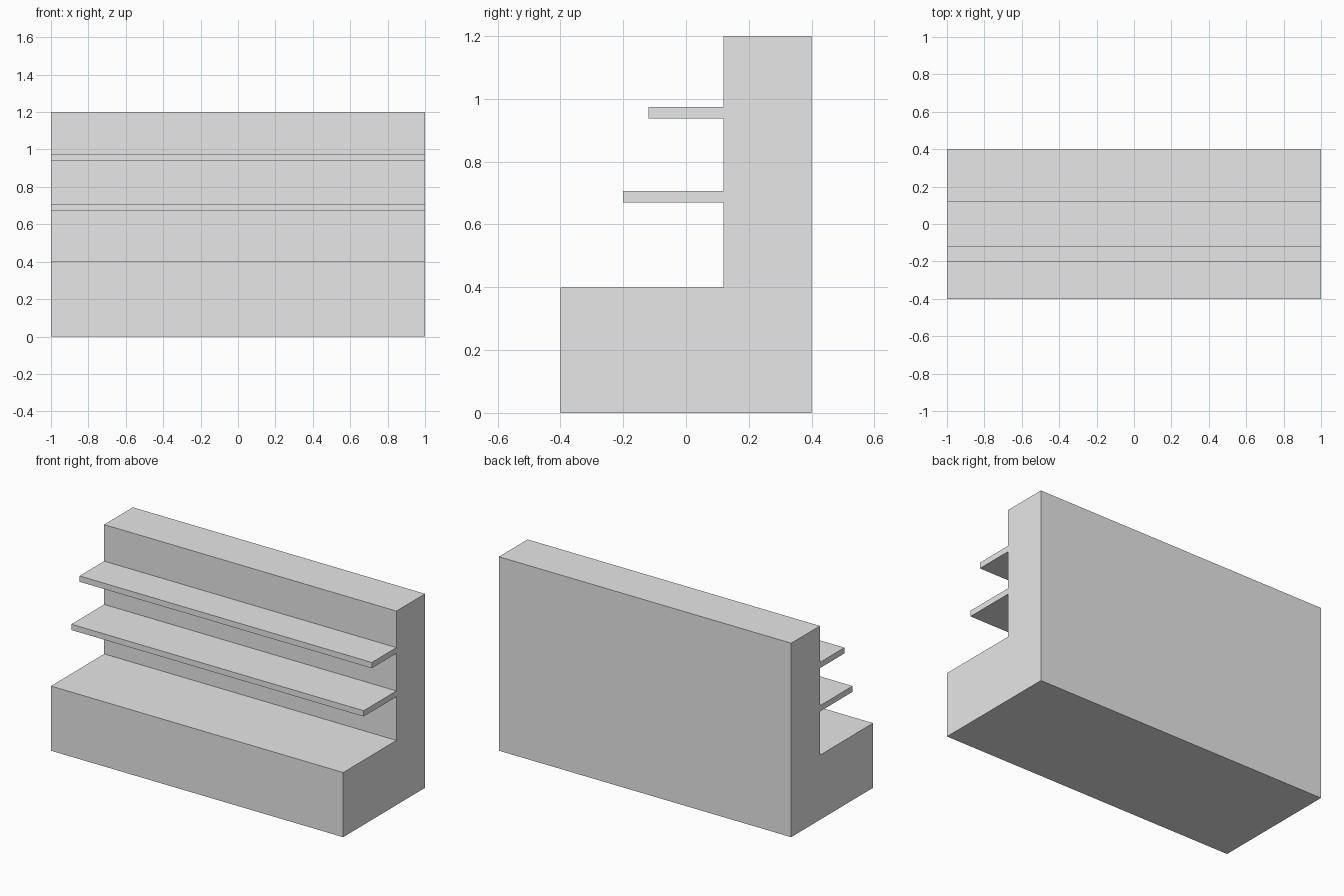
import bpy
import bmesh

if "Cube" in bpy.data.objects:
    bpy.data.objects.remove(bpy.data.objects["Cube"], do_unlink=True)

# Plain grey for the whole unit
grey = bpy.data.materials.new("light_grey")
grey.use_nodes = True
color = (0.8, 0.8, 0.8, 1.0)
grey.diffuse_color = color
grey.node_tree.nodes["Principled BSDF"].inputs["Base Color"].default_value = color

HALF_WIDTH = 1.0
FRONT, BACK, WALL = -0.4, 0.4, 0.12
BASE_TOP, TOP = 0.4, 1.2
SHELVES = [(-0.2, 0.67, 0.706), (-0.12, 0.938, 0.974)]  # front edge, underside, top

# Side profile (y, z): base step, wall with two shelves, back
profile = [(BACK, 0), (FRONT, 0), (FRONT, BASE_TOP), (WALL, BASE_TOP)]
for edge, low, high in SHELVES:
    profile += [(WALL, low), (edge, low), (edge, high), (WALL, high)]
profile += [(WALL, TOP), (BACK, TOP)]

# Extrude the profile across the full width
bm = bmesh.new()
side = bm.faces.new([bm.verts.new((-HALF_WIDTH, y, z)) for y, z in profile])
extruded = bmesh.ops.extrude_face_region(bm, geom=[side])["geom"]
moved = [v for v in extruded if isinstance(v, bmesh.types.BMVert)]
bmesh.ops.translate(bm, verts=moved, vec=(2 * HALF_WIDTH, 0, 0))
bmesh.ops.recalc_face_normals(bm, faces=bm.faces)

mesh = bpy.data.meshes.new("shelf_unit")
bm.to_mesh(mesh)
bm.free()
mesh.materials.append(grey)
unit = bpy.data.objects.new("shelf_unit", mesh)
bpy.context.collection.objects.link(unit)
